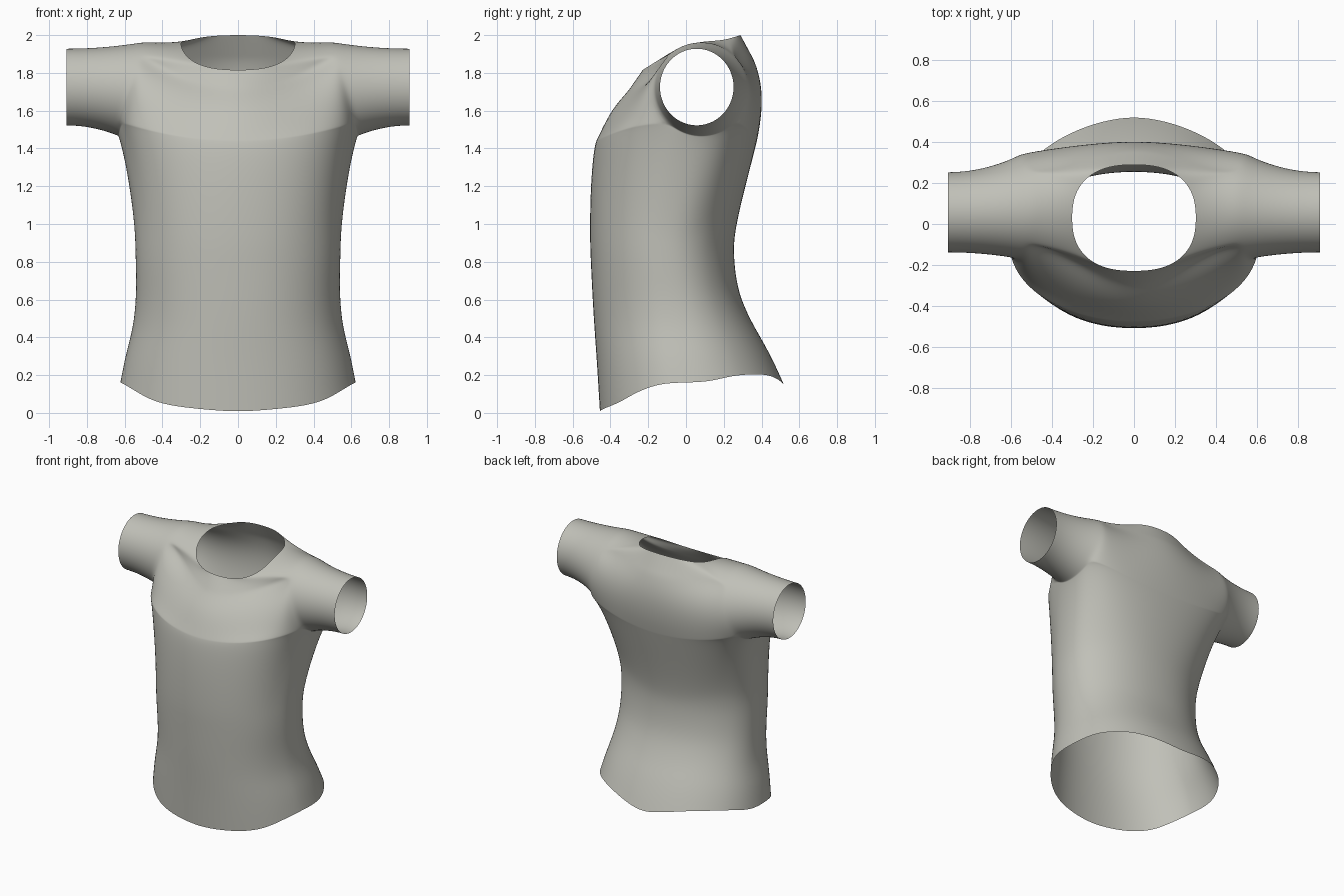
import bpy, bmesh, math
from math import sin, cos, pi, radians

if "Cube" in bpy.data.objects:
    bpy.data.objects.remove(bpy.data.objects["Cube"])

# Profiles: (height, value)
FRONT = [(0, -.46), (.25, -.475), (.55, -.495), (.9, -.512), (1.25, -.526), (1.35, -.512),
         (1.45, -.475), (1.6, -.40), (1.72, -.305), (1.82, -.23)]
BACK = [(.14, .525), (.22, .49), (.35, .425), (.5, .34), (.65, .28), (.85, .255), (1.0, .268),
        (1.25, .33), (1.5, .39), (1.68, .405), (1.82, .385), (1.9, .352), (2.0, .29)]
WIDTH = [(0, .65), (.16, .625), (.3, .597), (.45, .56), (.6, .543), (.8, .543), (1.0, .55),
         (1.2, .568), (1.35, .597), (1.48, .64)]
MIDDLE = [(0, .03), (.4, -.03), (.85, -.09), (1.2, -.03), (1.5, .05)]
HEM = [(0, .004), (37, .045), (50, .085), (64, .135), (80, .158), (100, .165), (120, .198),
       (150, .2), (180, .14)]
NECK = [(-.23, 1.815), (-.15, 1.865), (-.05, 1.925), (.05, 1.96), (.2, 1.975), (.29, 2.0)]
ROWS, STRAP, LOW, SLEEVE = 6, 4, 18, 7


def curve(tab, x):
    """Smooth interpolation through a table of points."""
    x = min(max(x, tab[0][0]), tab[-1][0])
    i = max(k for k in range(len(tab) - 1) if tab[k][0] <= x)

    def slope(k):
        a, b = tab[max(k - 1, 0)], tab[min(k + 1, len(tab) - 1)]
        return (b[1] - a[1]) / (b[0] - a[0])
    (x0, y0), (x1, y1) = tab[i], tab[i + 1]
    h = x1 - x0
    t = (x - x0) / h
    return ((2*t**3 - 3*t*t + 1)*y0 + (t**3 - 2*t*t + t)*h*slope(i)
            + (3*t*t - 2*t**3)*y1 + (t**3 - t*t)*h*slope(i + 1))


def lerp(a, b, t):
    return tuple(p + (q - p)*t for p, q in zip(a, b))


def spow(v, p):
    return math.copysign(abs(v)**p, v)


def column_angle(j):
    """Column 0 is the front middle, 16 the back middle, 5 to 11 lie under the arm."""
    if j <= 5:
        return 72*j/5
    if j <= 11:
        return 72 + 53*(j - 5)/6
    return 125 + 55*(j - 11)/5


def sleeve_point(phi, u):
    """Point round the sleeve; u = 0 at the armhole, 1 at the cuff."""
    e = 1 - (1 - u)**2
    x0 = .57 - .07*sin(phi) if sin(phi) > 0 else .57 - .065*sin(phi)
    return (x0 + (.907 - x0)*u,
            .08 - .023*e + (.25 - .053*e)*cos(phi),
            1.715 + .01*e + (.25 - .045*e)*sin(phi))


def chest_point(k, j):
    """Front and back panels beside the armhole, row k."""
    if 5 <= j <= 11:                                  # armhole bottom or top edge
        d = (j - 8)*15
        return sleeve_point(radians(-90 + d if k == 0 else 90 - d), 0)
    t = k/ROWS
    if j < 5:
        s, phi, z = (5 - j)/5, radians(225 - 90*t), 1.44 + .26*t
        y = curve(FRONT, z)
    else:
        s, phi, z = (j - 11)/5, radians(-45 + 90*t), 1.44 + .42*t
        y = curve(BACK, z)
    ax, ay, az = sleeve_point(phi, 0)
    r = cos(s*pi/2)
    f = (1 - t)*sin(s*pi/2)**.95 + t*.5*(1 + cos(pi*r))
    return (ax*r if j not in (0, 16) else 0, ay + (y - ay)*f, az + (z - az)*.5*(1 - cos(pi*s)))


def body_point(v, j):
    """Lower body, v = 0 at the hem, 1 at the underarm row."""
    a = column_angle(j)
    top = chest_point(0, j)
    hem = curve(HEM, a)
    z = hem + (top[2] - hem)*v
    m, w = curve(MIDDLE, z), curve(WIDTH, z)
    c = spow(cos(radians(a)), .93)
    reach = m - curve(FRONT, z) if c > 0 else curve(BACK, z) - m
    p = (0 if j in (0, 16) else w*sin(radians(a))**.93, m - reach*c, z)
    b = max(0, (v - .6)/.4)
    return lerp(p, top, b*b*(3 - 2*b))


def neck_point(j):
    a = radians(180*j/16)
    y = .03 - (.26*spow(cos(a), .82))
    return (0 if j in (0, 16) else .303*sin(a)**.82, y, curve(NECK, y))


bm = bmesh.new()
rows = []
# Lower body and chest rows
for i in range(LOW):
    rows.append([bm.verts.new(body_point(i/LOW, j)) for j in range(17)])
for k in range(ROWS + 1):
    rows.append([None if 0 < k < ROWS and 5 < j < 11 else
                 bm.verts.new(chest_point(k, j) if not (j in (5, 11) and 0 < k < ROWS) else
                              sleeve_point(radians(225 - 90*k/ROWS if j == 5 else -45 + 90*k/ROWS), 0))
                 for j in range(17)])
# Shoulders up to the neck opening
for i in range(1, STRAP + 1):
    rows.append([bm.verts.new(lerp(chest_point(ROWS, j), neck_point(j), i/STRAP)) for j in range(17)])
for lo, hi in zip(rows, rows[1:]):
    for j in range(16):
        q = (lo[j], lo[j + 1], hi[j + 1], hi[j])
        in_hole = 5 <= j < 11 and rows.index(lo) in range(LOW, LOW + ROWS)
        if None not in q and not in_hole:
            bm.faces.new(q)

# Sleeve, grown from the armhole edge
loop = ([rows[LOW][j] for j in range(5, 11)] + [rows[LOW + k][11] for k in range(ROWS)]
        + [rows[LOW + ROWS][j] for j in range(11, 5, -1)]
        + [rows[LOW + k][5] for k in range(ROWS, 0, -1)])
for i in range(1, SLEEVE + 1):
    ring = [bm.verts.new(sleeve_point(radians(-135 + 15*n), i/SLEEVE)) for n in range(24)]
    for n in range(24):
        m = (n + 1) % 24
        bm.faces.new((loop[n], loop[m], ring[m], ring[n]))
    loop = ring
bmesh.ops.recalc_face_normals(bm, faces=bm.faces)

mesh = bpy.data.meshes.new("shirt")
bm.to_mesh(mesh)
bm.free()
shirt = bpy.data.objects.new("shirt", mesh)
bpy.context.collection.objects.link(shirt)
mesh.shade_smooth()

# Other half and smoothing
mirror = shirt.modifiers.new("other_half", 'MIRROR')
mirror.use_clip = True
sub = shirt.modifiers.new("smooth", 'SUBSURF')
sub.levels = sub.render_levels = 2

cloth = bpy.data.materials.new("warm grey cloth")
cloth.diffuse_color = (.53, .53, .48, 1)
cloth.use_nodes = True
cloth.node_tree.nodes["Principled BSDF"].inputs["Base Color"].default_value = cloth.diffuse_color
mesh.materials.append(cloth)
